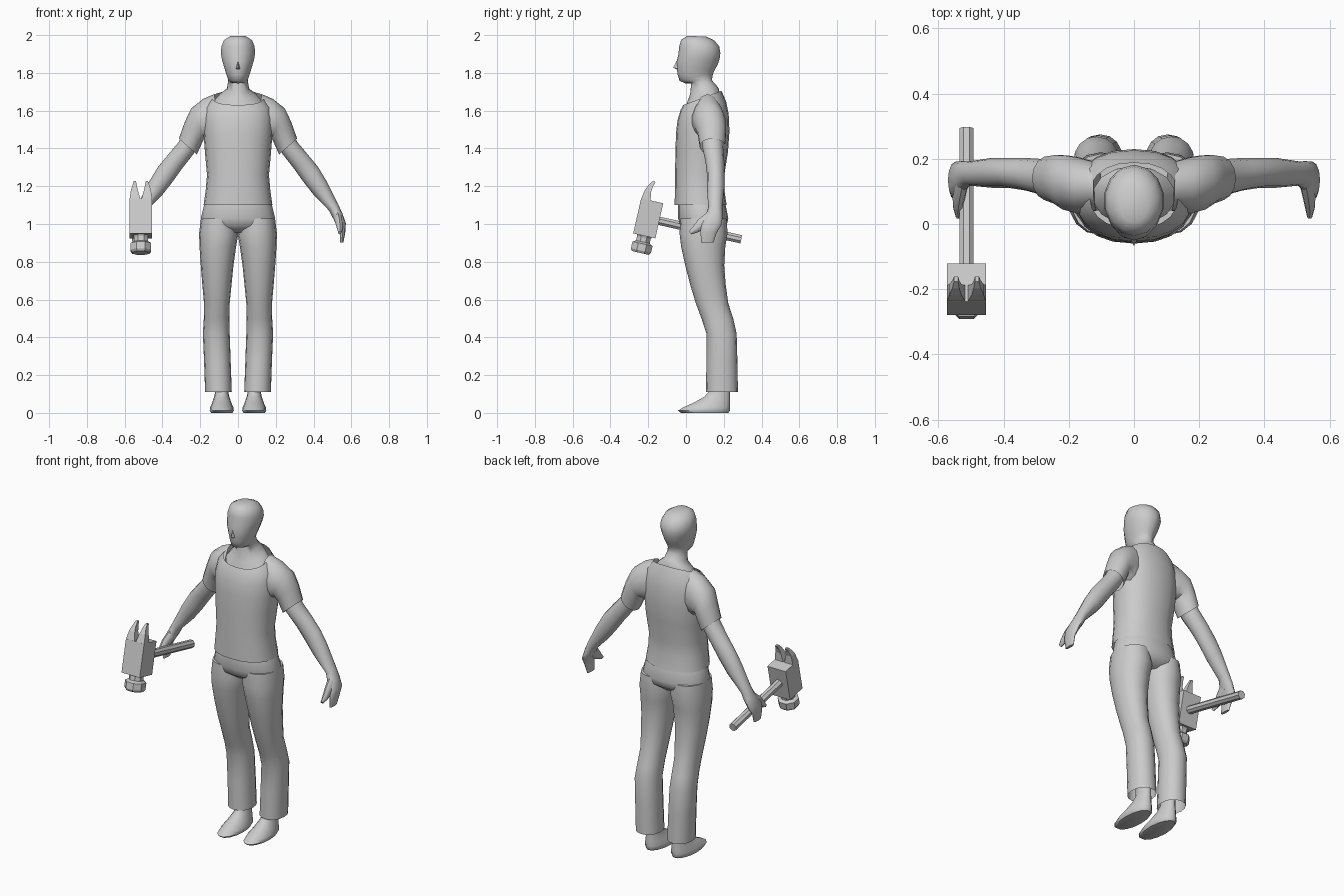
import bpy, bmesh
from math import cos, sin, pi, radians, sqrt
from mathutils import Vector, Matrix


def make(name, bm, smooth=True):
    bmesh.ops.recalc_face_normals(bm, faces=bm.faces)
    me = bpy.data.meshes.new(name)
    bm.to_mesh(me)
    bm.free()
    if smooth:
        for p in me.polygons:
            p.use_smooth = True
        me.set_sharp_from_angle(angle=radians(50))
    ob = bpy.data.objects.new(name, me)
    bpy.context.collection.objects.link(ob)
    return ob


def loft(bm, rings, n=14, cap0=True, cap1=True, power=1.0, phase=0.0):
    """Skin a stack of rings; each ring is (centre, half axis u, half axis v)."""
    def f(t):
        return (abs(t) ** power) * (1 if t >= 0 else -1)
    loops = []
    for c, u, v in rings:
        c, u, v = Vector(c), Vector(u), Vector(v)
        loops.append([bm.verts.new(c + u * f(cos(2 * pi * i / n + phase)) + v * f(sin(2 * pi * i / n + phase)))
                      for i in range(n)])
    for a, b in zip(loops, loops[1:]):
        for i in range(n):
            j = (i + 1) % n
            bm.faces.new((a[i], a[j], b[j], b[i]))
    if cap0:
        bm.faces.new(loops[0])
    if cap1:
        bm.faces.new(loops[-1])


def body_ring(yf, zf, yb, zb, hw, x=0.0):
    """Ring spanned by a front point, a back point and a half width."""
    return ((x, (yf + yb) / 2, (zf + zb) / 2), (hw, 0, 0), (0, (yf - yb) / 2, (zf - zb) / 2))


def limb_ring(s, xo, zo, xi, zi, y, ry):
    """Ring spanned by an outer and an inner point on side s, and a y radius."""
    return ((s * (xo + xi) / 2, y, (zo + zi) / 2), (s * (xo - xi) / 2, 0, (zo - zi) / 2), (0, ry, 0))


# head, neck and the skin inside the collar
bm = bmesh.new()
loft(bm, [body_ring(*r) for r in (
    (-.005, 1.61, .178, 1.685, .128),
    (.010, 1.655, .175, 1.715, .095),
    (.022, 1.69, .160, 1.735, .060),
    (.028, 1.745, .138, 1.76, .054),
    (-.005, 1.745, .140, 1.785, .052),
    (-.034, 1.758, .145, 1.80, .057),
    (-.044, 1.79, .155, 1.82, .066),
    (-.048, 1.818, .168, 1.845, .075),
    (-.050, 1.86, .178, 1.875, .086),
    (-.040, 1.90, .182, 1.905, .093),
    (-.036, 1.94, .176, 1.94, .090),
    (-.026, 1.975, .150, 1.972, .076),
    (.005, 1.995, .105, 1.993, .042))], n=14, phase=pi / 2)
make("head_and_neck", bm)

# nose wedge
bm = bmesh.new()
pts = [(-.016, -.035, 1.82), (.016, -.035, 1.82), (0, -.068, 1.828), (0, -.03, 1.90), (0, -.03, 1.81)]
for p in pts:
    bm.verts.new(p)
bmesh.ops.convex_hull(bm, input=bm.verts)
make("nose", bm)

# shirt body, open at hem and collar
bm = bmesh.new()
loft(bm, [body_ring(*r) for r in (
    (-.060, 1.10, .215, 1.10, .182),
    (-.059, 1.18, .203, 1.18, .171),
    (-.058, 1.26, .203, 1.26, .164),
    (-.056, 1.38, .222, 1.38, .175),
    (-.053, 1.48, .230, 1.49, .183),
    (-.045, 1.55, .226, 1.58, .184),
    (-.028, 1.605, .212, 1.65, .170),
    (-.014, 1.63, .188, 1.705, .136))], n=20, cap0=False, cap1=False, power=.88)
make("shirt_body", bm)

# trouser seat
bm = bmesh.new()
loft(bm, [body_ring(*r) for r in (
    (-.038, 1.13, .205, 1.13, .168),
    (-.043, 1.09, .212, 1.09, .182),
    (-.042, 1.03, .224, 1.03, .197),
    (-.030, .99, .215, .99, .195),
    (.02, .955, .17, .955, .12))], n=20, power=.92)
make("trouser_seat", bm)

for side, s in (("left", 1), ("right", -1)):
    # sleeve
    bm = bmesh.new()
    loft(bm, [limb_ring(s, *r) for r in (
        (.125, 1.688, .10, 1.42, .115, .075),
        (.185, 1.662, .155, 1.43, .118, .088),
        (.248, 1.612, .178, 1.455, .128, .085),
        (.282, 1.54, .192, 1.425, .137, .076),
        (.313, 1.452, .218, 1.368, .140, .068))], cap1=False)
    make(side + "_sleeve", bm)

    # arm and mitten hand
    bm = bmesh.new()
    loft(bm, [limb_ring(s, *r) for r in (
        (.280, 1.50, .205, 1.43, .140, .056),
        (.313, 1.435, .236, 1.37, .143, .056),
        (.372, 1.365, .295, 1.295, .153, .050),
        (.425, 1.30, .345, 1.225, .157, .046),
        (.470, 1.225, .400, 1.155, .157, .046),
        (.530, 1.105, .483, 1.07, .155, .037),
        (.553, 1.055, .500, 1.035, .148, .045),
        (.571, 1.005, .525, .995, .135, .056),
        (.568, .955, .540, .955, .120, .043),
        (.558, .903, .541, .903, .113, .033))], n=12)
    make(side + "_arm", bm)

    # thumb
    bm = bmesh.new()
    loft(bm, [((s * x, y, z), (s * w, 0, 0), (0, h * .6, -h * .8)) for x, y, z, w, h in (
        (.528, .135, 1.035, .024, .035),
        (.537, .085, 1.000, .020, .032),
        (.540, .050, .972, .015, .020),
        (.539, .022, .953, .008, .010))], n=8)
    make(side + "_thumb", bm)

    # trouser leg, open at the cuff: z, inner x, outer x, front y, back y
    bm = bmesh.new()
    loft(bm, [body_ring(yf, z, yb, z, (xo - xi) / 2, s * (xo + xi) / 2) for z, xi, xo, yf, yb in (
        (1.03, .010, .196, -.030, .215),
        (.95, -.002, .206, -.034, .220),
        (.88, .010, .204, -.026, .208),
        (.78, .024, .197, -.004, .202),
        (.68, .034, .189, .022, .210),
        (.58, .044, .180, .052, .224),
        (.50, .046, .181, .082, .250),
        (.42, .044, .186, .108, .268),
        (.28, .039, .180, .108, .272),
        (.11, .033, .174, .106, .275))], n=16, cap1=False, power=.92)
    make(side + "_trouser_leg", bm)

    # foot
    bm = bmesh.new()
    loft(bm, [body_ring(yf, z, yb, z, hw, s * .086) for z, yf, yb, hw in (
        (0, -.030, .228, .056),
        (.012, -.046, .236, .064),
        (.028, -.020, .237, .062),
        (.055, .040, .236, .050),
        (.085, .095, .234, .040),
        (.12, .128, .234, .033),
        (.22, .130, .236, .034))], n=14)
    make(side + "_foot", bm)

# hammer, built upright and then tilted into the right hand
tilt = Matrix.Translation((-.514, -.2, 1.03)) @ Matrix.Rotation(radians(-12.7), 4, 'X')

bm = bmesh.new()
bmesh.ops.create_cube(bm, size=1, matrix=Matrix.Diagonal((.12, .12, .19, 1)))
make("hammer_block", bm, False).matrix_world = tilt

bm = bmesh.new()
loft(bm, [((0, d, 0), (.024, 0, 0), (0, 0, .024)) for d in (.04, .505)], n=8, phase=pi / 8)
make("hammer_handle", bm, False).matrix_world = tilt

bm = bmesh.new()
loft(bm, [((0, 0, a), (r, 0, 0), (0, r, 0)) for a, r in (
    (-.09, .046), (-.105, .040), (-.128, .040), (-.138, .059), (-.175, .059), (-.188, .050))],
    n=8, phase=pi / 8)
make("hammer_face", bm, False).matrix_world = tilt

q = sqrt(2)
for side, s in (("left", 1), ("right", -1)):
    bm = bmesh.new()
    # height, inner x, outer x, front, back
    loft(bm, [((s * (xi + xo) / 2, (f + b) / 2, a), (q * (xo - xi) / 2, 0, 0), (0, q * (b - f) / 2, 0))
              for a, xi, xo, f, b in (
                  (.090, .003, .060, -.060, -.008),
                  (.142, .016, .053, -.050, -.016),
                  (.172, .022, .044, -.037, -.012),
                  (.197, .026, .038, -.020, -.004))], n=4, phase=pi / 4)
    make(side + "_hammer_claw", bm, False).matrix_world = tilt
